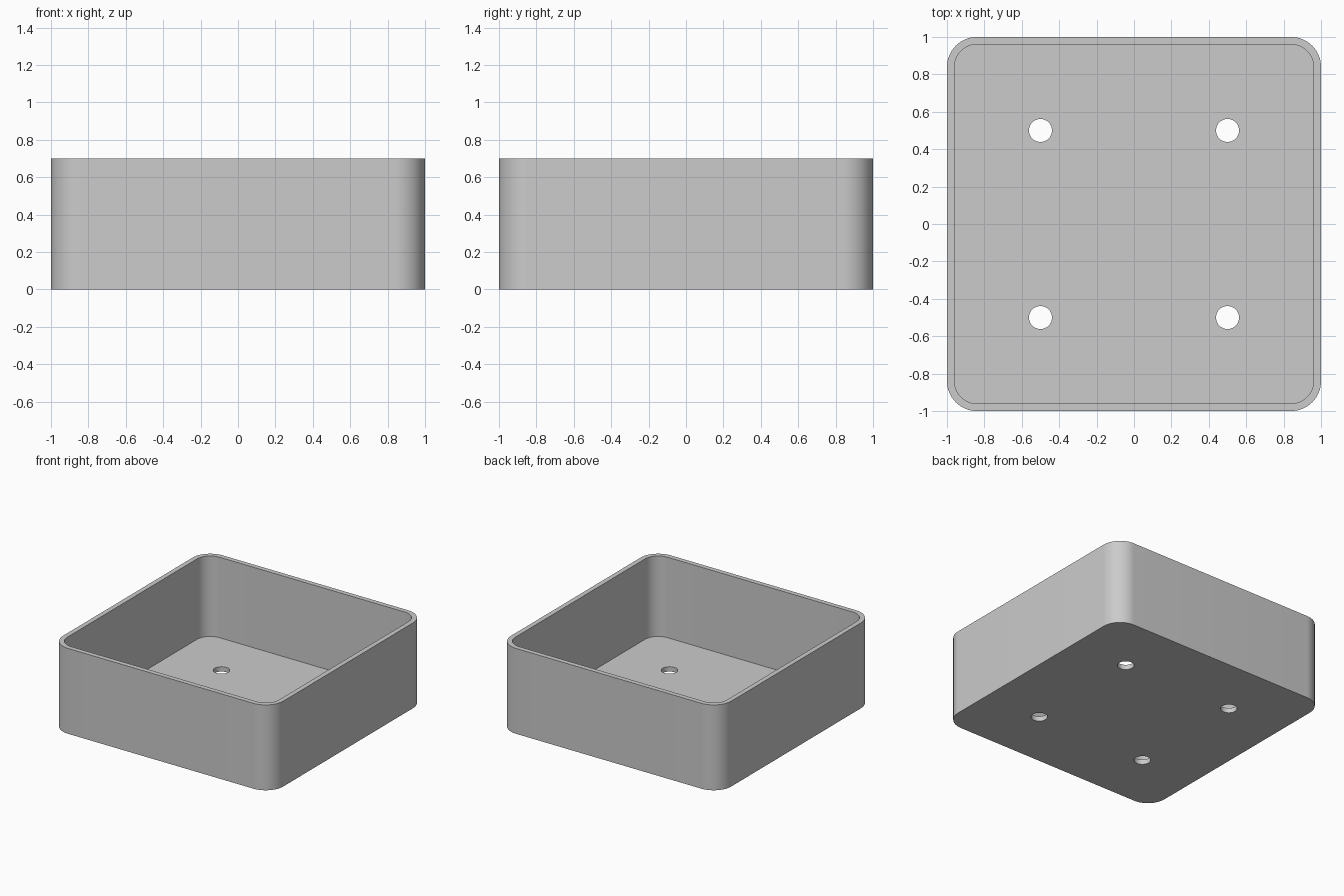
import bpy, bmesh
from math import sin, cos, pi

if "Cube" in bpy.data.objects:
    bpy.data.objects.remove(bpy.data.objects["Cube"])

SIZE, HEIGHT, WALL, FLOOR, RADIUS = 1.0, 0.7, 0.04, 0.04, 0.16
HOLE_RADIUS, HOLE_OFFSET = 0.0615, 0.5

grey = bpy.data.materials.new("light grey")
grey.use_nodes = True
colour = (0.6, 0.6, 0.6, 1)
grey.diffuse_color = colour
grey.node_tree.nodes["Principled BSDF"].inputs["Base Color"].default_value = colour


def prism(name, half, radius, z0, z1, centre=(0, 0), steps=16):
    """Upright prism with a rounded square outline (a cylinder if half == radius)."""
    outline = []
    for corner in range(4):
        start = corner * pi / 2
        sx = 1 if corner in (0, 3) else -1
        sy = 1 if corner in (0, 1) else -1
        last = steps if half == radius else steps + 1
        for i in range(last):
            a = start + i * pi / 2 / steps
            outline.append((centre[0] + sx * (half - radius) + radius * cos(a),
                            centre[1] + sy * (half - radius) + radius * sin(a)))
    bm = bmesh.new()
    base = bm.faces.new([bm.verts.new((x, y, z0)) for x, y in outline])
    extruded = bmesh.ops.extrude_face_region(bm, geom=[base], use_keep_orig=True)
    top = [v for v in extruded["geom"] if isinstance(v, bmesh.types.BMVert)]
    bmesh.ops.translate(bm, verts=top, vec=(0, 0, z1 - z0))
    bmesh.ops.recalc_face_normals(bm, faces=bm.faces)
    mesh = bpy.data.meshes.new(name)
    bm.to_mesh(mesh)
    bm.free()
    mesh.materials.append(grey)
    obj = bpy.data.objects.new(name, mesh)
    bpy.context.collection.objects.link(obj)
    return obj


# Outer body of the tray
tray = prism("open_tray", SIZE, RADIUS, 0, HEIGHT)

# Cavity and the four floor holes
cutters = [prism("cavity_cutter", SIZE - WALL, RADIUS - WALL, FLOOR, HEIGHT + 0.2)]
for x in (-HOLE_OFFSET, HOLE_OFFSET):
    for y in (-HOLE_OFFSET, HOLE_OFFSET):
        cutters.append(prism("hole_cutter", HOLE_RADIUS, HOLE_RADIUS,
                             -0.1, FLOOR + 0.1, (x, y), 10))

bpy.ops.object.select_all(action='DESELECT')
bpy.context.view_layer.objects.active = tray
tray.select_set(True)
for cutter in cutters:
    cutter.hide_render = True
    cut = tray.modifiers.new("cut", 'BOOLEAN')
    cut.operation = 'DIFFERENCE'
    cut.solver = 'EXACT'
    cut.object = cutter
    bpy.ops.object.modifier_apply(modifier=cut.name)
    bpy.data.objects.remove(cutter)

# Smooth corners, crisp rims
bpy.ops.object.shade_smooth_by_angle(angle=pi / 6)
